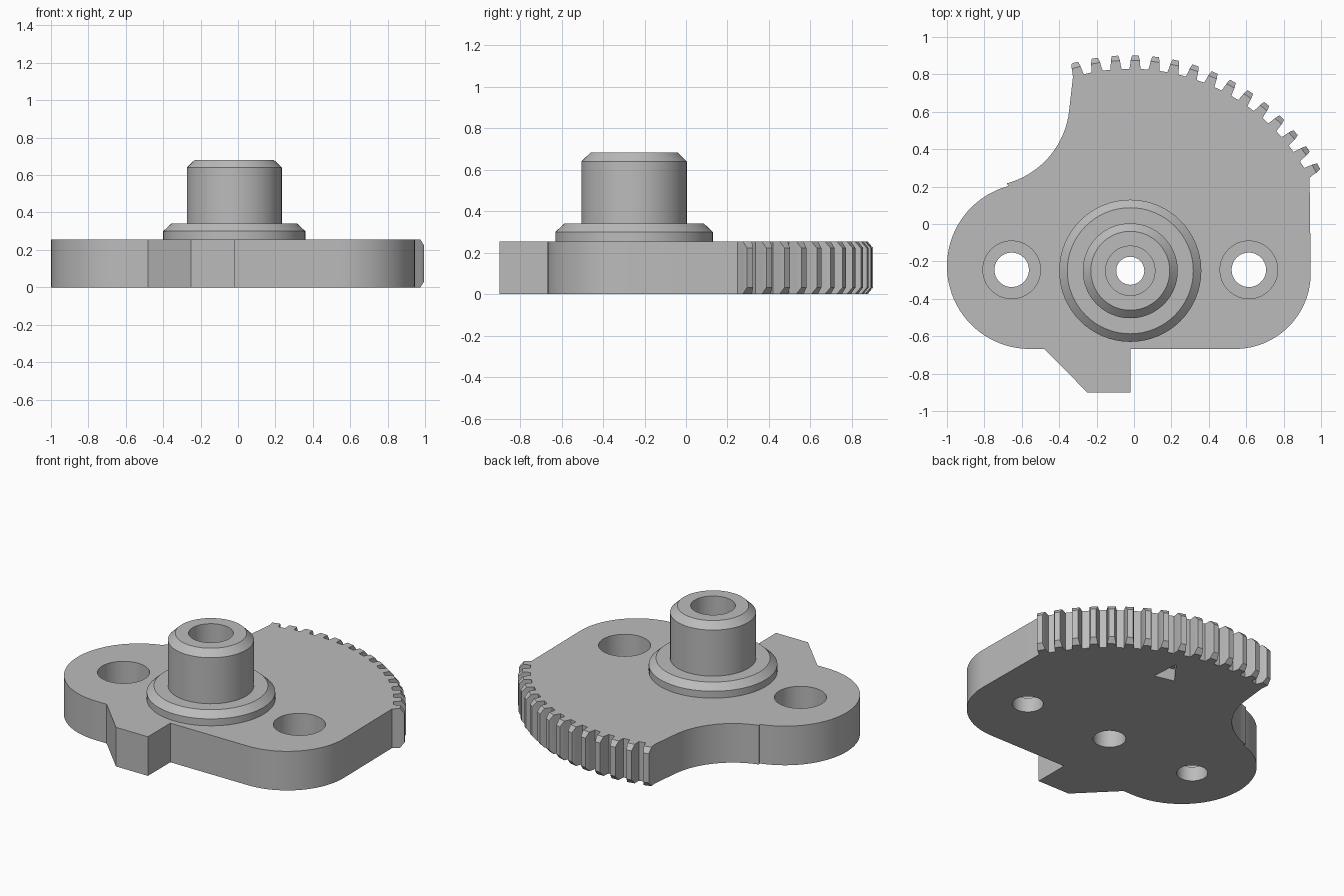
import bpy, bmesh
from math import sin, cos, radians

cube = bpy.data.objects.get("Cube")
if cube:
    bpy.data.objects.remove(cube, do_unlink=True)

grey = bpy.data.materials.new("machined grey")
grey.use_nodes = True
grey.diffuse_color = (0.5, 0.5, 0.5, 1)
grey.node_tree.nodes["Principled BSDF"].inputs["Base Color"].default_value = (0.5, 0.5, 0.5, 1)

AXIS = (-0.02, -0.25)      # shaft axis, also the gear centre
THICK = 0.255


def arc(cx, cy, r, start, end, steps):
    angles = [radians(start + (end - start) * i / steps) for i in range(steps + 1)]
    return [(cx + r * cos(a), cy + r * sin(a)) for a in angles]


def finish(name, bm):
    bmesh.ops.recalc_face_normals(bm, faces=bm.faces)
    mesh = bpy.data.meshes.new(name)
    bm.to_mesh(mesh)
    bm.free()
    mesh.materials.append(grey)
    obj = bpy.data.objects.new(name, mesh)
    bpy.context.collection.objects.link(obj)
    return obj


def prism(name, outline, z0, z1):
    bm = bmesh.new()
    face = bm.faces.new([bm.verts.new((x, y, z0)) for x, y in outline])
    top = bmesh.ops.extrude_face_region(bm, geom=[face], use_keep_orig=True)["geom"]
    moved = [v for v in top if isinstance(v, bmesh.types.BMVert)]
    bmesh.ops.translate(bm, verts=moved, vec=(0, 0, z1 - z0))
    return finish(name, bm)


def lathe(name, profile, centre, segments=64):
    """Revolve (radius, z) points around a vertical axis."""
    bm = bmesh.new()
    verts = [bm.verts.new((centre[0] + r, centre[1], z)) for r, z in profile]
    edges = [bm.edges.new(pair) for pair in zip(verts, verts[1:])]
    bmesh.ops.spin(bm, geom=verts + edges, cent=(*centre, 0), axis=(0, 0, 1),
                   angle=radians(360), steps=segments)
    bmesh.ops.remove_doubles(bm, verts=bm.verts, dist=0.0002)
    return finish(name, bm)


def boolean(target, cutter, operation):
    cutter.hide_render = True
    mod = target.modifiers.new("cut", "BOOLEAN")
    mod.operation, mod.solver, mod.object = operation, "EXACT", cutter
    bpy.context.view_layer.objects.active = target
    bpy.ops.object.modifier_apply(modifier=mod.name)
    bpy.data.objects.remove(cutter, do_unlink=True)


def smooth(obj):
    bpy.ops.object.select_all(action="DESELECT")
    obj.select_set(True)
    bpy.context.view_layer.objects.active = obj
    bpy.ops.object.shade_smooth_by_angle(angle=radians(25))


# Gear teeth, listed counter-clockwise
TOOTH = [(1.08, 1.6), (1.1, 1.4), (1.13, 1.2), (1.152, 0.85)]


def gear_point(r, degrees):
    a = radians(degrees)
    return AXIS[0] + r * sin(a), AXIS[1] + r * cos(a)


teeth = []
for k in range(14, -1, -1):
    mid = -14.9 + 5.42 * k
    teeth += [gear_point(r, mid + half) for r, half in TOOTH]
    teeth += [gear_point(r, mid - half) for r, half in reversed(TOOTH)]

# Plate outline: stop tab, rounded corner, teeth, concave flank, rounded lobe
outline = [(-0.48, -0.668), (-0.25, -0.9), (-0.02, -0.9), (-0.02, -0.668)]
outline += arc(0.54, -0.263, 0.405, -90, 0, 24)
outline += teeth
outline += arc(-0.797, 0.655, 0.453, -7.5, -75, 20)
outline += arc(-0.557, -0.225, 0.443, 105, 270, 40)
sector_plate = prism("sector_gear_plate", outline, 0, THICK)

# Chamfered tooth ends
chamfer = lathe("tooth_chamfer", [(0, -0.03), (1.1, -0.03), (1.165, 0.048),
                                  (1.165, THICK - 0.048), (1.1, THICK + 0.03),
                                  (0, THICK + 0.03)], AXIS, 128)
boolean(sector_plate, chamfer, "INTERSECT")

# Counterbored bolt holes and stepped shaft bore
for x in (-0.654, 0.614):
    cutter = lathe("bolt_hole", [(0, -0.1), (0.092, -0.1), (0.092, 0.095),
                                 (0.154, 0.095), (0.154, 0.4), (0, 0.4)], (x, -0.245))
    boolean(sector_plate, cutter, "DIFFERENCE")
bore = lathe("shaft_bore", [(0, -0.1), (0.097, -0.1), (0.097, 0.13), (0.075, 0.13),
                            (0.075, 0.2), (0.132, 0.2), (0.132, 0.4), (0, 0.4)], AXIS)
boolean(sector_plate, bore, "DIFFERENCE")

# Triangular timing mark sunk into the underside
mark = prism("timing_mark", [(0.255, 0.49), (0.242, 0.676), (0.126, 0.521)], -0.1, 0.08)
boolean(sector_plate, mark, "DIFFERENCE")
smooth(sector_plate)

# Flanged hub with chamfered rims
hub = lathe("flanged_hub", [(0.38, THICK), (0.38, 0.3), (0.337, 0.34), (0.254, 0.34),
                            (0.254, 0.64), (0.211, 0.682), (0.132, 0.682),
                            (0.132, THICK)], AXIS)
bm = bmesh.new()
bm.from_mesh(hub.data)
# Open shell: make sure the walls face outwards
wall = max(bm.faces, key=lambda f: f.calc_center_median().z)
if wall.normal.z < 0:
    bmesh.ops.reverse_faces(bm, faces=bm.faces)
bm.to_mesh(hub.data)
bm.free()
smooth(hub)
